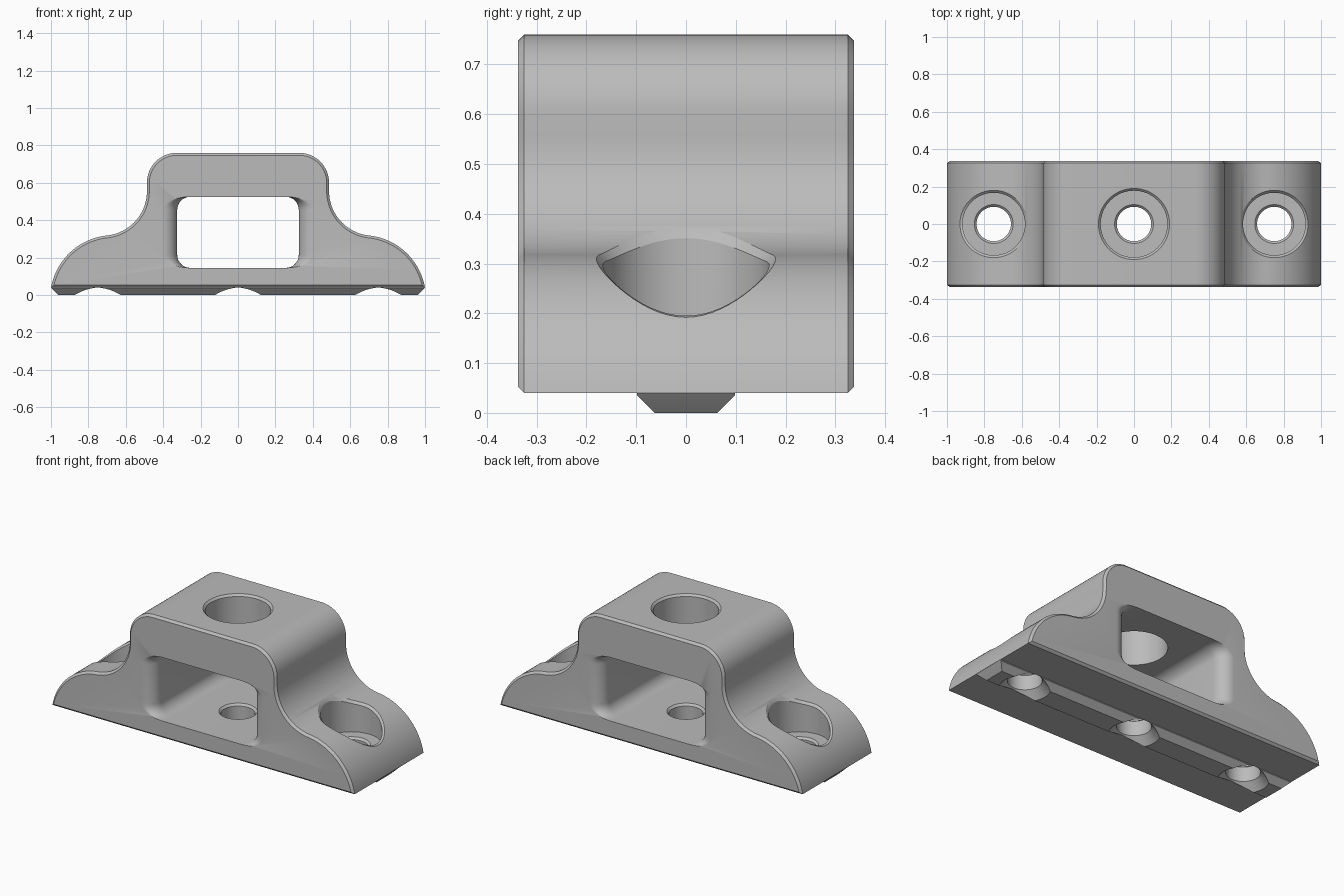
import bpy
import bmesh
from math import sin, cos, pi, sqrt, radians

cube = bpy.data.objects.get("Cube")
if cube:
    bpy.data.objects.remove(cube, do_unlink=True)

grey = bpy.data.materials.new("light grey")
grey.use_nodes = True
grey.diffuse_color = (0.5, 0.5, 0.5, 1)
grey.node_tree.nodes["Principled BSDF"].inputs["Base Color"].default_value = (0.5, 0.5, 0.5, 1)

HALF_DEPTH = 0.338
FLOOR = 0.145       # height of the window floor and bolt seats
BOLT_X = 0.75
SEGMENTS = 64


def make_object(name, bm):
    bmesh.ops.recalc_face_normals(bm, faces=bm.faces)
    mesh = bpy.data.meshes.new(name)
    bm.to_mesh(mesh)
    bm.free()
    mesh.materials.append(grey)
    obj = bpy.data.objects.new(name, mesh)
    bpy.context.collection.objects.link(obj)
    return obj


def loft(name, rings):
    """Skin a list of equal-length point rings and cap both ends."""
    bm = bmesh.new()
    loops = [[bm.verts.new(p) for p in ring] for ring in rings]
    n = len(loops[0])
    for a, b in zip(loops, loops[1:]):
        for i in range(n):
            j = (i + 1) % n
            bm.faces.new((a[i], a[j], b[j], b[i]))
    bm.faces.new(loops[0])
    bm.faces.new(loops[-1])
    return make_object(name, bm)


def arc(cx, cz, r, start, end, n):
    angles = [radians(start + (end - start) * i / n) for i in range(n + 1)]
    return [(cx + r * cos(a), cz + r * sin(a)) for a in angles]


def combine(target, tool, operation):
    mod = target.modifiers.new(tool.name, 'BOOLEAN')
    mod.object = tool
    mod.operation = operation
    mod.solver = 'EXACT'
    bpy.context.view_layer.objects.active = target
    bpy.ops.object.modifier_apply(modifier=mod.name)
    bpy.data.objects.remove(tool, do_unlink=True)


# Body: mirrored side profile, extruded along y, with chamfered rims
foot = arc(0.665, -0.02, 0.34, 10.16, 84.04, 24)
cove = arc(0.725, 0.555, 0.238, 264.04, 180, 24)[1:]
shoulder = arc(0.327, 0.6, 0.16, 0, 90, 16)
half = foot + cove + shoulder
profile = half + [(-x, z) for x, z in reversed(half)]

bm = bmesh.new()
face = bm.faces.new([bm.verts.new((x, -HALF_DEPTH, z)) for x, z in profile])
moved = bmesh.ops.extrude_face_region(bm, geom=[face], use_keep_orig=True)["geom"]
bmesh.ops.translate(bm, vec=(0, 2 * HALF_DEPTH, 0),
                    verts=[v for v in moved if isinstance(v, bmesh.types.BMVert)])
bmesh.ops.recalc_face_normals(bm, faces=bm.faces)
rims = [e for e in bm.edges if abs(e.verts[0].co.y - e.verts[1].co.y) < 0.01]
bmesh.ops.bevel(bm, geom=rims, offset=0.013, segments=1, affect='EDGES', clamp_overlap=False)
body = make_object("bracket_body", bm)

# Bottom rail: narrow tongue with sloped sides and ends
rail_levels = [(0.96, 0.063, 0), (0.995, 0.098, 0.035), (1, 0.098, 0.041), (0.96, 0.098, 0.07)]
rail = loft("bottom_rail", [[(-x, -y, z), (x, -y, z), (x, y, z), (-x, y, z)]
                            for x, y, z in rail_levels])
combine(body, rail, 'UNION')


# Window: rounded opening whose side walls flare out at front and back
def window_ring(y, width):
    rx, rz = 0.07 + (width - 0.325), 0.07
    ring = []
    for sx, sz, start in ((1, 1, 0), (-1, 1, 90), (-1, -1, 180), (1, -1, 270)):
        for i in range(11):
            a = radians(start + 9 * i)
            ring.append((sx * (width - rx) + rx * cos(a), y,
                         0.335 + sz * (0.19 - rz) + rz * sin(a)))
    return ring


flare = 0.08
half_window = [(HALF_DEPTH - flare * (1 - sin(a)), 0.325 + flare * (1 - cos(a)))
               for a in [pi / 2 * i / 10 for i in range(11)]]
half_window.append((0.5, 0.325 + flare))
stations = [(-y, w) for y, w in reversed(half_window)] + half_window
combine(body, loft("window_cutter", [window_ring(y, w) for y, w in stations]), 'DIFFERENCE')


# Bolt holes: shared lower bore, with a countersink under and a chamfered seat
def circle(cx, r, height):
    points = []
    for i in range(SEGMENTS):
        a = 2 * pi * i / SEGMENTS
        x = cx + r * cos(a)
        points.append((x, r * sin(a), height(x) if callable(height) else height))
    return points


def foot_surface(x):
    x = abs(x)
    if x < 0.7:
        return 0.555 - sqrt(0.238 ** 2 - (x - 0.725) ** 2)
    return -0.02 + sqrt(0.34 ** 2 - (x - 0.665) ** 2)


def bore(cx):
    return [circle(cx, r, z) for r, z in
            ((0.238, -0.1), (0.092, 0.046), (0.092, FLOOR - 0.012), (0.104, FLOOR))]


centre = bore(0) + [circle(0, r, z) for r, z in
                    ((0.124, FLOOR + 0.02), (0.178, 0.3), (0.178, 0.748), (0.21, 0.78))]
combine(body, loft("centre_hole_cutter", centre), 'DIFFERENCE')

for side in (-1, 1):
    cx = side * BOLT_X
    rings = bore(cx) + [circle(cx, 0.167, FLOOR),
                        circle(cx, 0.167, lambda x: foot_surface(x) - 0.013),
                        circle(cx, 0.191, lambda x: foot_surface(x) + 0.011),
                        circle(cx, 0.191, 0.9)]
    combine(body, loft("side_hole_cutter", rings), 'DIFFERENCE')

# Smooth curved walls, keep hard edges
bpy.ops.object.select_all(action='DESELECT')
body.select_set(True)
bpy.context.view_layer.objects.active = body
bpy.ops.object.shade_smooth_by_angle(angle=radians(25))
